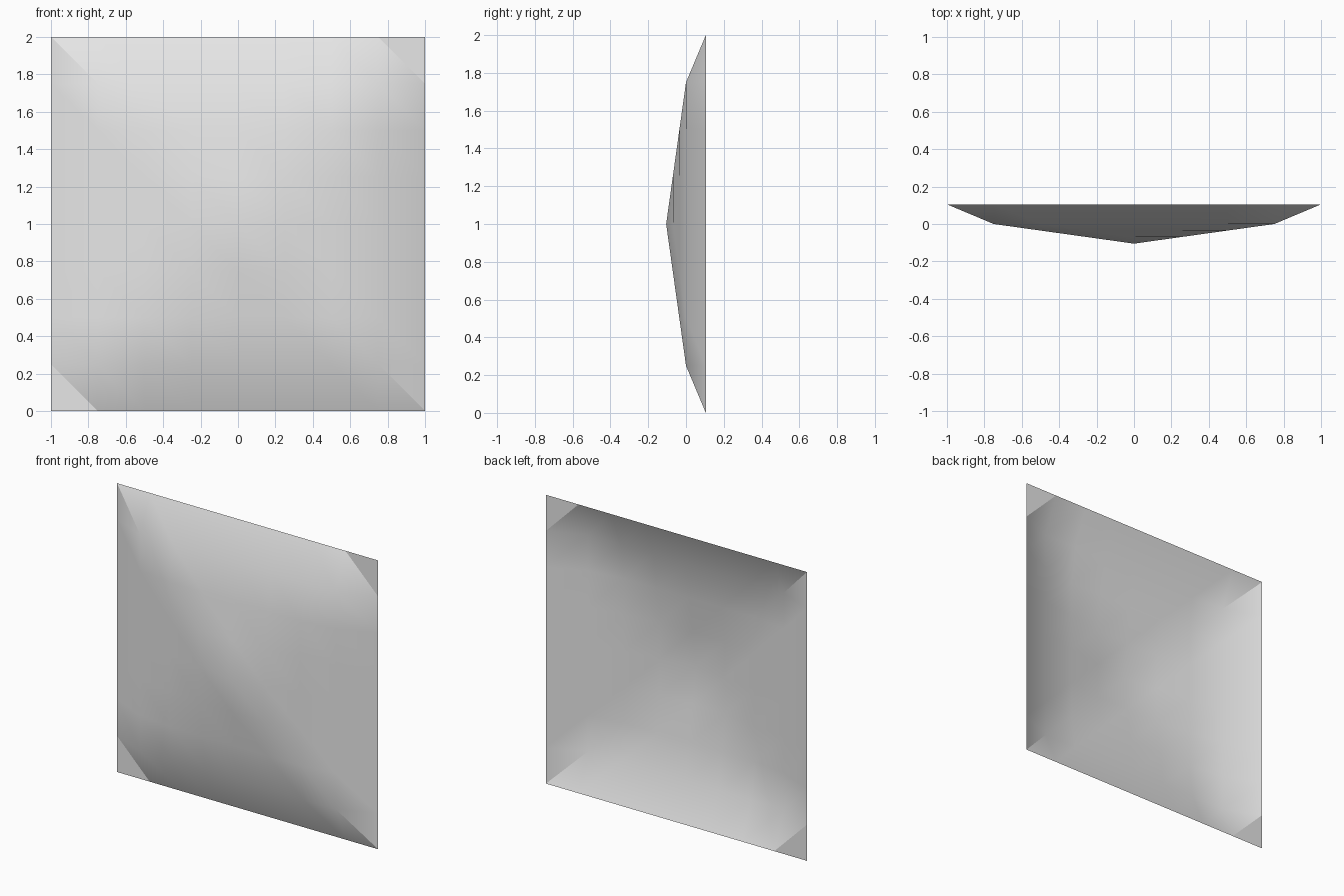
import bpy
import bmesh
import math

cube = bpy.data.objects.get("Cube")
if cube:
    bpy.data.objects.remove(cube, do_unlink=True)

CELLS = 8        # grid cells along each side
RING = 0.75      # where the shallow pyramid meets the steep rim
RISE = 0.105     # depth of each of the two slopes


def depth(x, z):
    """Depth of the panel by square distance from its centre."""
    r = max(abs(x), abs(z))
    if r <= RING:
        return RISE * (r / RING - 1)
    return RISE * (r - RING) / (1 - RING)


# Plain grey
grey = bpy.data.materials.new("plain grey")
grey.use_nodes = True
colour = (0.8, 0.8, 0.8, 1)
grey.diffuse_color = colour
grey.node_tree.nodes["Principled BSDF"].inputs["Base Color"].default_value = colour

# Square grid, every cell split from its upper left to its lower right
bm = bmesh.new()
bmesh.ops.create_grid(bm, x_segments=CELLS, y_segments=CELLS, size=1)
for face in list(bm.faces):
    corners = sorted(face.verts, key=lambda v: v.co.x - v.co.y)
    bmesh.utils.face_split(face, corners[0], corners[-1])

# Stand the grid up and push it out into a faceted panel
for v in bm.verts:
    x, z = v.co.x, v.co.y
    v.co = (x, depth(x, z), z + 1)
bm.normal_update()

mesh = bpy.data.meshes.new("pyramid_panel")
bm.to_mesh(mesh)
bm.free()
mesh.materials.append(grey)
panel = bpy.data.objects.new("pyramid_panel", mesh)
bpy.context.scene.collection.objects.link(panel)

# Soft shading with sharp corner folds
bpy.ops.object.select_all(action="DESELECT")
panel.select_set(True)
bpy.context.view_layer.objects.active = panel
bpy.ops.object.shade_smooth_by_angle(angle=math.radians(30))
